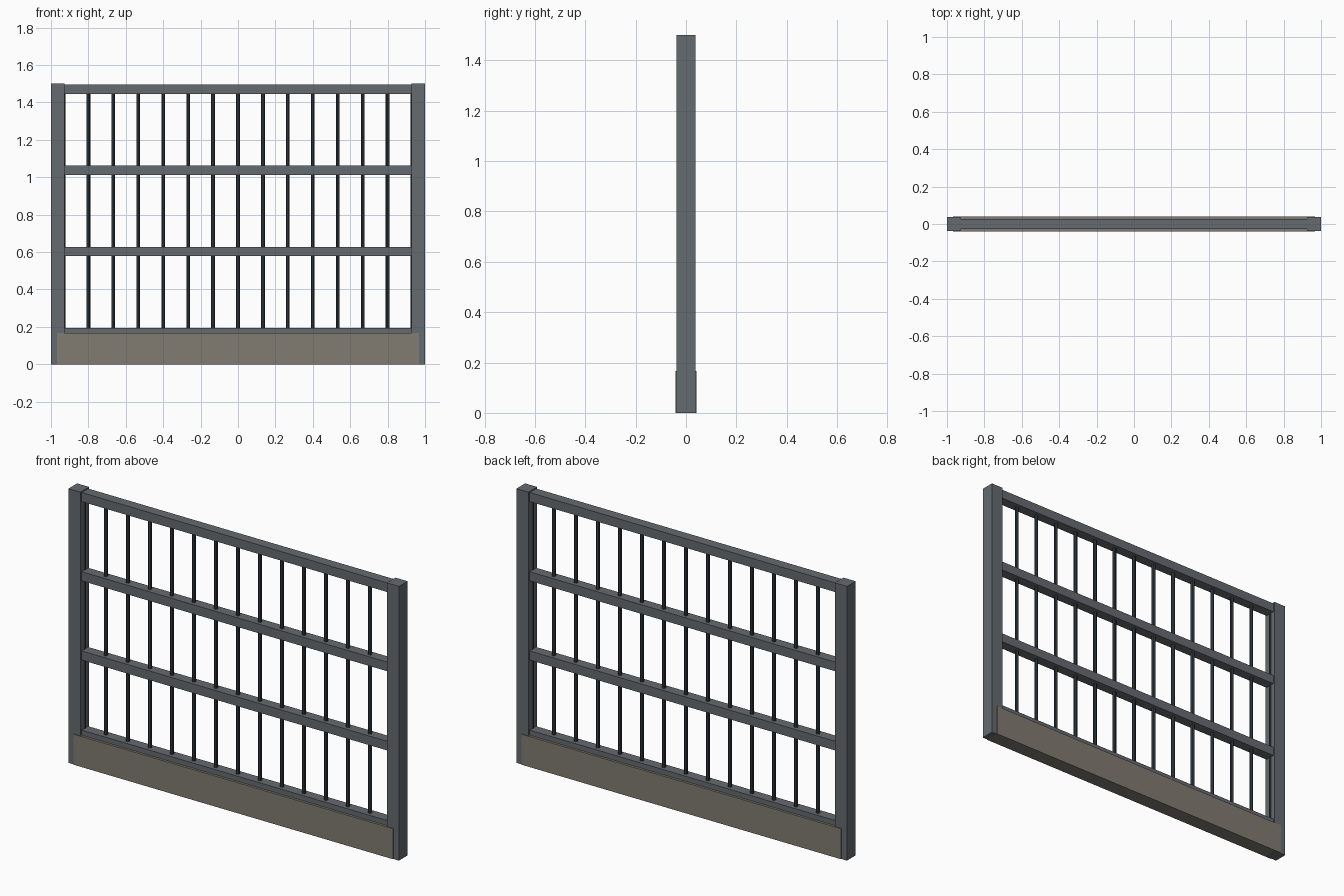
import bpy

if "Cube" in bpy.data.objects:
    bpy.data.objects.remove(bpy.data.objects["Cube"])


def material(name, color):
    m = bpy.data.materials.new(name)
    m.diffuse_color = color
    m.use_nodes = True
    m.node_tree.nodes["Principled BSDF"].inputs["Base Color"].default_value = m.diffuse_color
    return m


steel = material("steel_grey", (0.13, 0.145, 0.16, 1))
dark = material("dark_iron", (0.04, 0.05, 0.06, 1))
stone = material("stone", (0.22, 0.20, 0.165, 1))


def box(name, x, y, z, mat):
    # Box from (min, max) pairs on each axis
    bpy.ops.mesh.primitive_cube_add(size=1, location=[sum(a) / 2 for a in (x, y, z)])
    ob = bpy.context.object
    ob.scale = [a[1] - a[0] for a in (x, y, z)]
    bpy.ops.object.transform_apply(location=False, rotation=False, scale=True)
    ob.name = name
    ob.data.materials.append(mat)


# Stone plinth along the ground
box("plinth", (-0.967, 0.967), (-0.041, 0.041), (0, 0.167), stone)

# End posts
for side, x in (("left", -0.9635), ("right", 0.9635)):
    box(side + "_post", (x - 0.0365, x + 0.0365), (-0.0375, 0.0375), (0, 1.5), steel)

# Four evenly spaced horizontal rails, the lowest half sunk in the plinth
for i in range(4):
    z = 0.17 + i * 0.4333
    box(f"rail_{i + 1}", (-0.95, 0.95), (-0.028, 0.028), (z - 0.025, z + 0.025), steel)

# Round upright bars, the outermost pair half sunk in the posts
for i in range(15):
    bpy.ops.mesh.primitive_cylinder_add(
        vertices=8, radius=0.01, depth=1.3, location=((i - 7) * 0.1333, 0, 0.82))
    bar = bpy.context.object
    bar.name = f"bar_{i + 1}"
    bar.data.materials.append(dark)
